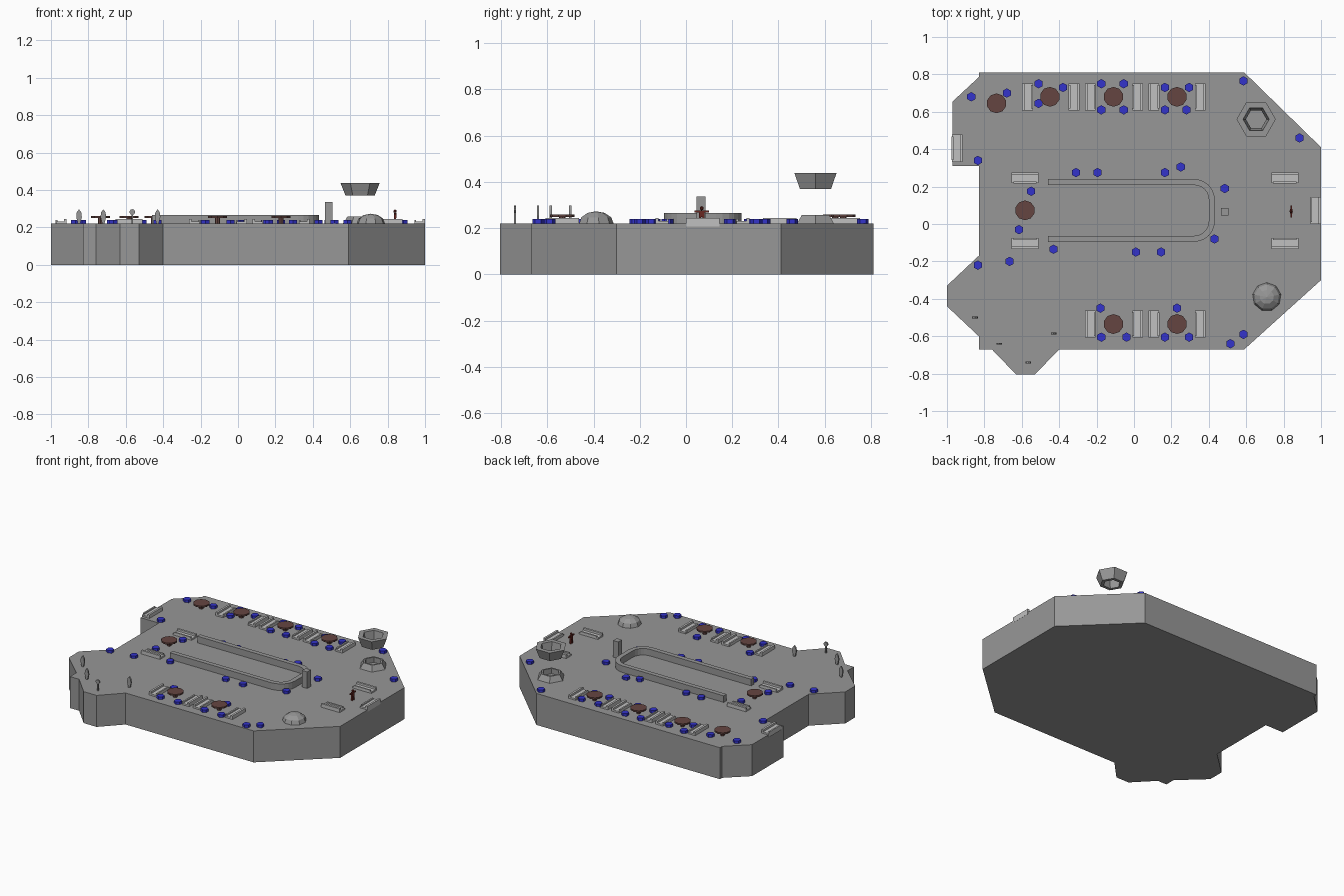
import bpy, bmesh, math
from mathutils import Matrix, Vector

cube = bpy.data.objects.get("Cube")
if cube:
    bpy.data.objects.remove(cube)


def material(name, r, g, b):
    m = bpy.data.materials.new(name)
    m.use_nodes = True
    m.diffuse_color = (r, g, b, 1)
    m.node_tree.nodes["Principled BSDF"].inputs["Base Color"].default_value = (r, g, b, 1)
    return m


GREY = material("deck grey", .31, .31, .31)
LIGHT = material("bench light grey", .53, .53, .53)
BLUE = material("stool blue", .033, .033, .6)
BROWN = material("table brown", .13, .06, .053)
RED = material("figure dark red", .14, .02, .015)
DECK = 0.22


def finish(name, bm, mat):
    bmesh.ops.recalc_face_normals(bm, faces=bm.faces)
    mesh = bpy.data.meshes.new(name)
    bm.to_mesh(mesh)
    bm.free()
    mesh.materials.append(mat)
    ob = bpy.data.objects.new(name, mesh)
    bpy.context.collection.objects.link(ob)
    return ob


def box(bm, center, size, turn=Matrix()):
    bmesh.ops.create_cube(bm, size=1, matrix=turn @ Matrix.Translation(center) @ Matrix.Diagonal((*size, 1)))


def prism(bm, points, direction):
    """Extrude a flat outline along a direction."""
    face = bm.faces.new([bm.verts.new(p) for p in points])
    new = bmesh.ops.extrude_face_region(bm, geom=[face])["geom"]
    bmesh.ops.translate(bm, vec=direction, verts=[v for v in new if isinstance(v, bmesh.types.BMVert)])


def drum(bm, x, y, z0, z1, r0, r1, sides, start=0):
    bmesh.ops.create_cone(bm, cap_ends=True, segments=sides, radius1=r0, radius2=r1, depth=z1 - z0,
                          matrix=Matrix.Translation((x, y, (z0 + z1) / 2)) @ Matrix.Rotation(start, 4, "Z"))


def lathe(name, x, y, profile, sides, mat):
    """Closed ring made from a looped (radius, height) profile."""
    bm = bmesh.new()
    rings = []
    for i in range(sides):
        a = math.tau * i / sides
        rings.append([bm.verts.new((x + r * math.cos(a), y + r * math.sin(a), z)) for r, z in profile])
    n = len(profile)
    for i in range(sides):
        a, b = rings[i], rings[(i + 1) % sides]
        for j in range(n):
            k = (j + 1) % n
            bm.faces.new((a[j], b[j], b[k], a[k]))
    return finish(name, bm, mat)


# Floating deck
outline = [(-.83, .81), (.59, .81), (1, .41), (1, -.3), (.59, -.67), (-.4, -.67), (-.53, -.805),
           (-.63, -.805), (-.76, -.67), (-.83, -.67), (-.83, -.6), (-1, -.44), (-1, -.33), (-.83, -.17),
           (-.83, .31), (-.97, .31), (-.97, .655), (-.83, .785)]
bm = bmesh.new()
prism(bm, [(x, y, 0) for x, y in outline], (0, 0, DECK))
finish("deck", bm, GREY)


# U-shaped counter with rounded corners, open to the right-hand side
def u_path(inset, steps=6):
    end, top, bottom, radius = .432 - inset, .24 - inset, -.095 + inset, .11 - inset
    arc = []
    for cy, first in ((top - radius, 90), (bottom + radius, 0)):
        for i in range(steps + 1):
            a = math.radians(first - 90 * i / steps)
            arc.append((end - radius + radius * math.cos(a), cy + radius * math.sin(a), DECK))
    return [(-.46, top, DECK)] + arc + [(-.46, bottom, DECK)]


bm = bmesh.new()
prism(bm, u_path(0) + u_path(.032)[::-1], (0, 0, .046))
finish("u_counter", bm, GREY)

bm = bmesh.new()
box(bm, (.484, .065, .278), (.04, .04, .116))
finish("pillar", bm, GREY)

# Hexagonal planter and the raised bowl above it
lathe("planter", .653, .56, [(.092, DECK), (.068, .257), (.056, .257), (.056, DECK)], 6, GREY)
lathe("raised_bowl", .653, .56, [(.078, .37), (.105, .438), (.07, .438), (.055, .37)], 6, GREY)

# Faceted dome
bm = bmesh.new()
bmesh.ops.create_uvsphere(bm, u_segments=9, v_segments=6, radius=1,
                          matrix=Matrix.Translation((.71, -.39, DECK)) @ Matrix.Diagonal((.077, .077, .053, 1)))
bmesh.ops.delete(bm, geom=[v for v in bm.verts if v.co.z < DECK - .01], context="VERTS")
finish("dome", bm, GREY)

# Round tables
tables = [(-.735, .645), (-.45, .68), (-.11, .68), (.23, .68), (-.583, .073), (-.11, -.535), (.23, -.535)]
for x, y in tables:
    bm = bmesh.new()
    drum(bm, x, y, .249, .26, .053, .053, 10)
    drum(bm, x, y, DECK, .249, .014, .014, 8)
    finish("round_table", bm, BROWN)

# Hexagonal stools
stools = [(-.87, .68), (-.68, .7), (-.51, .75), (-.38, .73), (-.51, .645), (-.175, .75), (-.055, .75),
          (-.175, .61), (-.055, .61), (.165, .73), (.295, .73), (.165, .61), (.28, .61), (.585, .765),
          (.885, .46), (-.835, .34), (-.31, .275), (-.195, .275), (.165, .275), (.25, .305), (-.55, .175),
          (.485, .19), (-.615, -.03), (-.665, -.2), (-.835, -.22), (-.43, -.135), (.01, -.15), (.145, -.15),
          (.43, -.08), (-.18, -.45), (-.175, -.605), (-.04, -.605), (.23, -.45), (.165, -.605),
          (.295, -.605), (.515, -.64), (.585, -.59)]
for x, y in stools:
    bm = bmesh.new()
    drum(bm, x, y, DECK, .239, .025, .025, 6)
    finish("stool", bm, BLUE)


# Benches; the angle is the side the backrest stands on
def bench(x, y, angle):
    turn = Matrix.Translation((x, y, 0)) @ Matrix.Rotation(math.radians(angle), 4, "Z")
    bm = bmesh.new()
    box(bm, (-.002, 0, .219), (.054, .145, .024), turn)
    box(bm, (.021, 0, .226), (.014, .145, .038), turn)
    box(bm, (-.025, 0, .222), (.01, .125, .036), turn)
    finish("bench", bm, LIGHT)


for x, angle in ((-.57, 180), (-.32, 0), (-.235, 180), (.02, 0), (.105, 180), (.355, 0)):
    bench(x, .68, angle)
    if x > -.3:
        bench(x, -.535, angle)
for x in (-.583, .807):
    bench(x, .247, 90)
    bench(x, -.105, -90)
bench(-.945, .405, 0)
bench(.973, .073, 0)

# Upright marker boards with pointed tops
for x, y in ((-.85, -.5), (-.72, -.64), (-.43, -.585)):
    bm = bmesh.new()
    shape = [(-.006, DECK), (.006, DECK), (.015, .255), (.012, .28), (0, .297), (-.012, .28), (-.015, .255)]
    prism(bm, [(x + dx, y - .005, z) for dx, z in shape], (0, .01, 0))
    finish("marker_board", bm, GREY)

# Marker post with a round head
bm = bmesh.new()
box(bm, (-.565, -.74, .245), (.008, .008, .05))
bmesh.ops.create_cone(bm, cap_ends=True, segments=10, radius1=.015, radius2=.015, depth=.01,
                      matrix=Matrix.Translation((-.565, -.74, .282)) @ Matrix.Rotation(math.pi / 2, 4, "X"))
finish("round_marker", bm, GREY)

# Standing figure with arms spread
bm = bmesh.new()
for side in (-1, 1):
    box(bm, (.84, .068 + side * .007, .235), (.01, .008, .03))
    box(bm, (.84, .068 + side * .021, .272), (.009, .022, .008))
box(bm, (.84, .068, .263), (.014, .022, .028))
bmesh.ops.create_icosphere(bm, subdivisions=1, radius=.01, matrix=Matrix.Translation((.84, .068, .286)))
finish("standing_figure", bm, RED)
